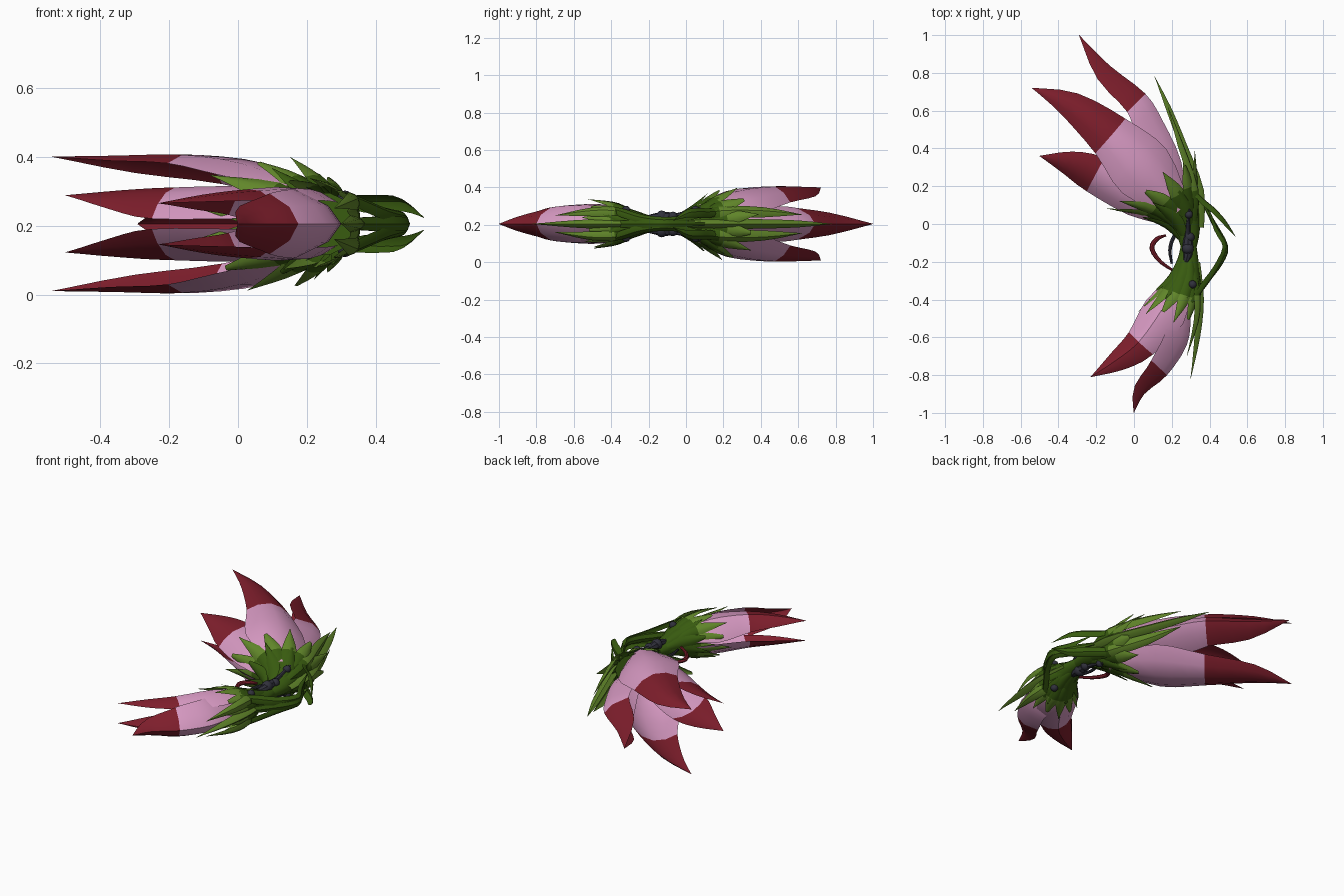
import bpy, bmesh, math
from mathutils import Vector

cube = bpy.data.objects.get("Cube")
if cube:
    bpy.data.objects.remove(cube)

MID = 0.205  # height of the symmetry plane


def material(name, rgb):
    m = bpy.data.materials.new(name)
    m.use_nodes = True
    m.diffuse_color = (*rgb, 1)
    m.node_tree.nodes["Principled BSDF"].inputs["Base Color"].default_value = (*rgb, 1)
    return m


PINK = material("petal pink", (0.69, 0.325, 0.55))
RED = material("petal tip red", (0.21, 0.013, 0.025))
LEAF = material("leaf green", (0.12, 0.24, 0.023))
DARK = material("dark green", (0.04, 0.105, 0.005))
IRON = material("dark slate", (0.03, 0.03, 0.045))


def smooth_path(pts, steps):
    """Catmull-Rom sampling of tuples of any length."""
    out, last = [], len(pts) - 1
    for i in range(last):
        p = [pts[max(0, min(last, i + k))] for k in (-1, 0, 1, 2)]
        for j in range(steps + (i == last - 1)):
            t = j / steps
            out.append([b + 0.5 * t * (c - a + t * (2*a - 5*b + 4*c - d + t * (3*(b - c) + d - a)))
                        for a, b, c, d in zip(*p)])
    return out


def finish(name, bm, mats, angle=35):
    me = bpy.data.meshes.new(name)
    bm.to_mesh(me)
    bm.free()
    for m in mats:
        me.materials.append(m)
    ob = bpy.data.objects.new(name, me)
    bpy.context.collection.objects.link(ob)
    bpy.ops.object.select_all(action='DESELECT')
    ob.select_set(True)
    bpy.context.view_layer.objects.active = ob
    bpy.ops.object.shade_smooth_by_angle(angle=math.radians(angle))


def tangent(path, i):
    a, b = path[max(i - 1, 0)], path[min(i + 1, len(path) - 1)]
    return (Vector(b[:3]) - Vector(a[:3])).normalized()


def blade(name, pts, normal, cup, mats, split=99, side=1, steps=3):
    """Cupped petal or leaf along (x, y, z, half width); tip colour starts at point 'split'."""
    path = smooth_path(pts, steps)
    bm, rows = bmesh.new(), []
    for i, (x, y, z, w) in enumerate(path):
        t, n = tangent(path, i), Vector(normal)
        n = (n - t * n.dot(t)).normalized()
        s = t.cross(n)
        w, row = max(w, 0.001), []
        for u in (-1, -0.55, 0, 0.55, 1):
            p = Vector((x, y, z)) + s * w * u - n * cup * w * u * u
            row.append(bm.verts.new((p.x, p.y, MID + side * p.z)))
        rows.append(row)
    for i in range(len(rows) - 1):
        for j in range(4):
            q = [rows[i][j], rows[i][j + 1], rows[i + 1][j + 1], rows[i + 1][j]]
            f = bm.faces.new(q if side > 0 else q[::-1])
            f.material_index = int(i >= split * steps)
    finish(name, bm, mats)


def tube(name, pts, mat, sides=10, side=1, steps=3):
    """Closed loft along (x, y, z, radius in plan, radius in height)."""
    path = smooth_path(pts, steps)
    bm, rings = bmesh.new(), []
    for i, (x, y, z, ra, rz) in enumerate(path):
        t = tangent(path, i)
        a = t.cross(Vector((0, 0, 1))).normalized()
        b = a.cross(t)
        ring = []
        for k in range(sides):
            g = 2 * math.pi * k / sides
            p = Vector((x, y, z)) + a * ra * math.cos(g) + b * rz * math.sin(g)
            ring.append(bm.verts.new((p.x, p.y, MID + side * p.z)))
        rings.append(ring)
    for r, q in zip(rings, rings[1:]):
        for k in range(sides):
            m = (k + 1) % sides
            bm.faces.new((r[k], r[m], q[m], q[k]))
    bm.faces.new(rings[0])
    bm.faces.new(rings[-1])
    bmesh.ops.recalc_face_normals(bm, faces=bm.faces)
    finish(name, bm, [mat])


def bead(name, x, y, z, r):
    bm = bmesh.new()
    bmesh.ops.create_icosphere(bm, subdivisions=2, radius=r)
    bmesh.ops.translate(bm, verts=bm.verts, vec=(x, y, MID + z))
    finish(name, bm, [IRON])


PETAL = [PINK, RED]

# Central petals of the large and small blossoms
blade("large_back_petal", [(.28, .08, 0, .04), (.25, .33, 0, .085), (.15, .55, 0, .095),
      (.06, .69, 0, .085), (-.13, .84, 0, .06), (-.29, 1, 0, 0)], (1, .5, 0), 1.6, PETAL, 3)
blade("small_back_petal", [(.29, -.3, 0, .05), (.3, -.48, 0, .09), (.28, -.64, 0, .1),
      (.175, -.8, 0, .088), (.055, -.9, 0, .052), (0, -1, 0, 0)], (1, -.4, 0), 1.3, PETAL, 3)

for s, tag in ((1, "upper"), (-1, "lower")):
    # Paired petals
    blade(f"large_side_petal_{tag}", [(.25, .08, .1, .07), (.08, .28, .175, .17), (-.115, .475, .2, .125),
          (-.33, .635, .198, .075), (-.54, .72, .195, 0)], (.16, .19, 1), .45, PETAL, 2, s)
    blade(f"large_front_petal_{tag}", [(.22, .02, .05, .05), (.02, .12, .09, .11), (-.21, .25, .09, .11),
          (-.35, .315, .088, .07), (-.5, .36, .083, 0)], (-.25, -.3, .85), .3, PETAL, 2, s)
    blade(f"small_side_petal_{tag}", [(.25, -.28, .07, .06), (.15, -.45, .105, .12), (.025, -.625, .1, .09),
          (-.1, -.725, .085, .055), (-.23, -.81, .06, 0)], (-.25, .1, 1), .6, PETAL, 2, s)

    # Long leaves flanking the back of the limbs
    blade(f"large_back_leaf_{tag}", [(.33, .0, .03, .02), (.34, .18, .07, .035), (.26, .42, .07, .03),
          (.18, .62, .05, 0)], (1, .4, .5), .6, [DARK, LEAF], 1, s)
    blade(f"small_back_leaf_{tag}", [(.33, -.25, .035, .02), (.35, -.38, .07, .03), (.34, -.52, .07, .025),
          (.28, -.7, .045, 0)], (1, -.2, .5), .6, [DARK, LEAF], 1, s)

    # Curved outer tendrils
    blade(f"long_tendril_{tag}", [(.31, -.42, .09, .014), (.37, -.34, .065, .026), (.44, -.24, .035, .024),
          (.49, -.12, .022, .022), (.44, -.02, .03, .02), (.38, .12, .05, 0)], (1, 0, .4), .6, [DARK], side=s)
    blade(f"short_tendril_{tag}", [(.3, .2, .07, .014), (.37, .13, .065, .028), (.43, .08, .065, .028),
          (.487, .015, .06, .022), (.54, -.07, .018, 0)], (1, .3, .4), .6, [DARK], side=s)

    # Dark slate bindings and beads at the waist
    tube(f"waist_binding_{tag}", [(.27, -.21, .032, .012, .012), (.285, -.16, .036, .024, .022),
         (.285, -.1, .038, .027, .026), (.285, -.04, .046, .014, .014), (.29, .08, .085, .008, .008)], IRON, 8, s)
    for k, (x, y, z, r) in enumerate([(.285, -.13, .04, .032), (.295, -.07, .04, .026),
                                      (.29, .05, .075, .022), (.31, -.32, .075, .022)]):
        bead(f"waist_bead_{k}_{tag}", x, y, s * z, r)

# Middle leaves and tendril on the symmetry plane
blade("large_spine_leaf", [(.37, -.02, 0, .016), (.37, .18, 0, .027), (.28, .42, 0, .025),
      (.195, .62, 0, .018), (.11, .78, 0, 0)], (1, .4, 0), 1.6, [LEAF])
blade("small_spine_leaf", [(.35, -.2, 0, .016), (.37, -.4, 0, .026), (.35, -.6, 0, .02),
      (.3, -.82, 0, 0)], (1, -.1, 0), 1.5, [LEAF])
tube("middle_tendril", [(.34, -.36, 0, .012, .02), (.4, -.28, 0, .015, .024), (.46, -.2, 0, .014, .024),
     (.485, -.12, 0, .014, .022), (.43, -.01, 0, .012, .018), (.37, .1, 0, .006, .008)], DARK, 6)

# Green cups and waist
tube("large_cup", [(.29, -.13, 0, .04, .032), (.285, -.04, 0, .065, .047), (.255, .05, 0, .1, .075),
     (.21, .13, 0, .14, .105)], DARK, 14)
tube("small_cup", [(.29, -.11, 0, .04, .032), (.285, -.2, 0, .058, .042), (.27, -.3, 0, .085, .07),
     (.245, -.38, 0, .1, .092)], DARK, 14)


def sepals(name, count, across, base, middle, tip, width, mats):
    """Ring of leaves; base, middle and tip are (x, y, plan radius, height radius)."""
    for k in range(count):
        a = 2 * math.pi * (k + .5) / count
        c, s = math.cos(a), math.sin(a)
        pts = [Vector((x + across[0] * ra * c, y + across[1] * ra * c, rz * s, w * width))
               for (x, y, ra, rz), w in zip((base, middle, tip), (.5, 1, 0))]
        pts[2] = pts[1].lerp(pts[2], .75 if k % 2 else 1)
        blade(f"{name}_{k}", [tuple(p) for p in pts], (across[0] * c, across[1] * c, s), .4, mats, 1, steps=4)


# Leaf rings around both blossoms
sepals("large_sepal", 12, (.83, .55), (.27, .01, .085, .06), (.2, .13, .17, .145), (.09, .235, .29, .2),
       .043, [DARK, LEAF])
sepals("large_inner_sepal", 8, (.8, .6), (.28, -.05, .06, .045), (.25, .05, .12, .1), (.16, .16, .2, .175),
       .037, [DARK, DARK])
sepals("small_sepal", 12, (.95, -.3), (.28, -.25, .07, .055), (.245, -.37, .115, .115), (.17, -.51, .16, .137),
       .035, [DARK, LEAF])
sepals("small_inner_sepal", 8, (.97, -.25), (.285, -.18, .05, .04), (.27, -.29, .09, .08), (.22, -.41, .145, .13),
       .032, [DARK, DARK])

# Small grip in front of the waist
tube("grip_loop", [(.17, -.06, 0, .005, .007), (.12, -.08, 0, .012, .012), (.095, -.13, 0, .013, .012),
     (.14, -.2, 0, .01, .01), (.23, -.26, 0, .005, .006)], RED, 8)
tube("grip_bar", [(.24, -.03, 0, .01, .01), (.205, -.08, 0, .01, .01), (.19, -.14, 0, .009, .009),
     (.2, -.21, 0, .006, .006)], IRON, 8)
